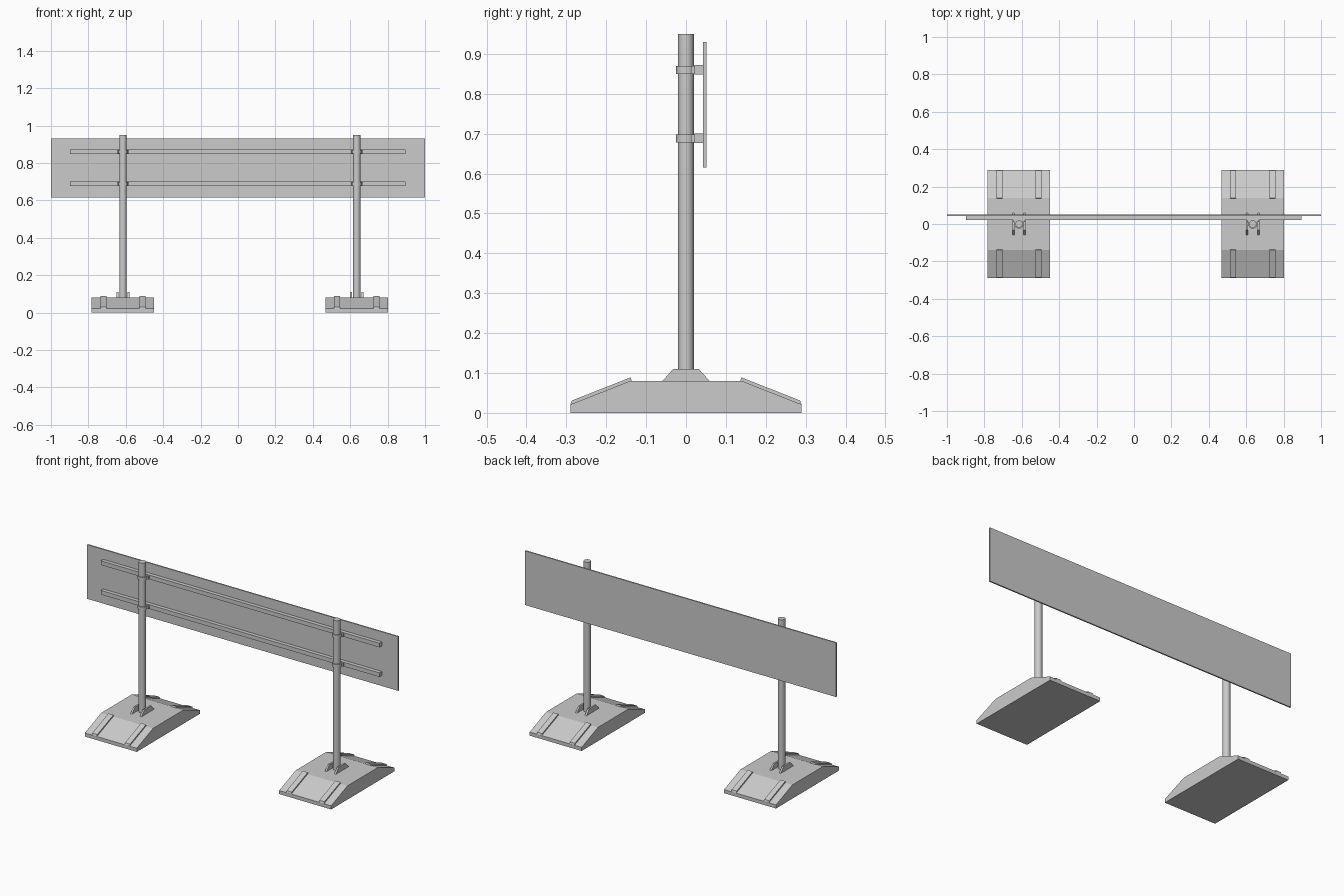
import bpy, bmesh, math

if "Cube" in bpy.data.objects:
    bpy.data.objects.remove(bpy.data.objects["Cube"])

CENTRES = {"left": -0.615, "right": 0.635}
RAIL_Z = (0.688, 0.86)


def finish(name, bm):
    bmesh.ops.recalc_face_normals(bm, faces=bm.faces)
    me = bpy.data.meshes.new(name)
    bm.to_mesh(me)
    bm.free()
    ob = bpy.data.objects.new(name, me)
    bpy.context.collection.objects.link(ob)
    return ob


def prism(name, x0, x1, profile):
    """Extrude a (y, z) profile from x0 to x1."""
    bm = bmesh.new()
    face = bm.faces.new([bm.verts.new((x0, y, z)) for y, z in profile])
    out = bmesh.ops.extrude_face_region(bm, geom=[face])["geom"]
    verts = [g for g in out if isinstance(g, bmesh.types.BMVert)]
    bmesh.ops.translate(bm, verts=verts, vec=(x1 - x0, 0, 0))
    return finish(name, bm)


def box(name, x0, x1, y0, y1, z0, z1):
    return prism(name, x0, x1, [(y0, z0), (y1, z0), (y1, z1), (y0, z1)])


def cylinder(name, x, y, r, z0, z1):
    bpy.ops.mesh.primitive_cylinder_add(vertices=32, radius=r, depth=z1 - z0,
                                        location=(x, y, (z0 + z1) / 2))
    ob = bpy.context.object
    ob.name = name
    bpy.ops.object.shade_smooth_by_angle(angle=math.radians(35))
    return ob


# Sign panel and its two rails
box("panel", -1.0, 1.0, 0.043, 0.051, 0.615, 0.93)
for i, z in enumerate(RAIL_Z):
    box(f"rail_{i}", -0.897, 0.895, 0.021, 0.043, z - 0.012, z + 0.012)

for side, cx in CENTRES.items():
    # Weighted foot with sloped front and back
    prism(f"{side}_base", cx - 0.167, cx + 0.167,
          [(-0.29, 0), (0.29, 0), (0.29, 0.021), (0.14, 0.08),
           (-0.14, 0.08), (-0.29, 0.021)])

    # Raised ribs on both slopes
    for s in (-1, 1):
        for dx in (-0.105, 0.105):
            prism(f"{side}_base_rib", cx + dx - 0.016, cx + dx + 0.016,
                  [(s * y, z) for y, z in ((0.29, 0.02), (0.286, 0.031),
                                           (0.139, 0.089), (0.136, 0.079))])

    # Gusset plates beside the post
    for dx in (-0.03, 0.03):
        prism(f"{side}_gusset", cx + dx - 0.005, cx + dx + 0.005,
              [(-0.06, 0.079), (0.06, 0.079), (0.032, 0.11), (-0.032, 0.11)])

    # Post
    cylinder(f"{side}_post", cx, 0, 0.0195, 0.079, 0.95)

    # Clamps holding the rails to the post
    for z in RAIL_Z:
        cylinder(f"{side}_clamp_ring", cx, 0, 0.0245, z - 0.01, z + 0.01)
        box(f"{side}_clamp_lug", cx - 0.032, cx + 0.032, 0.012, 0.023,
            z - 0.01, z + 0.01)
